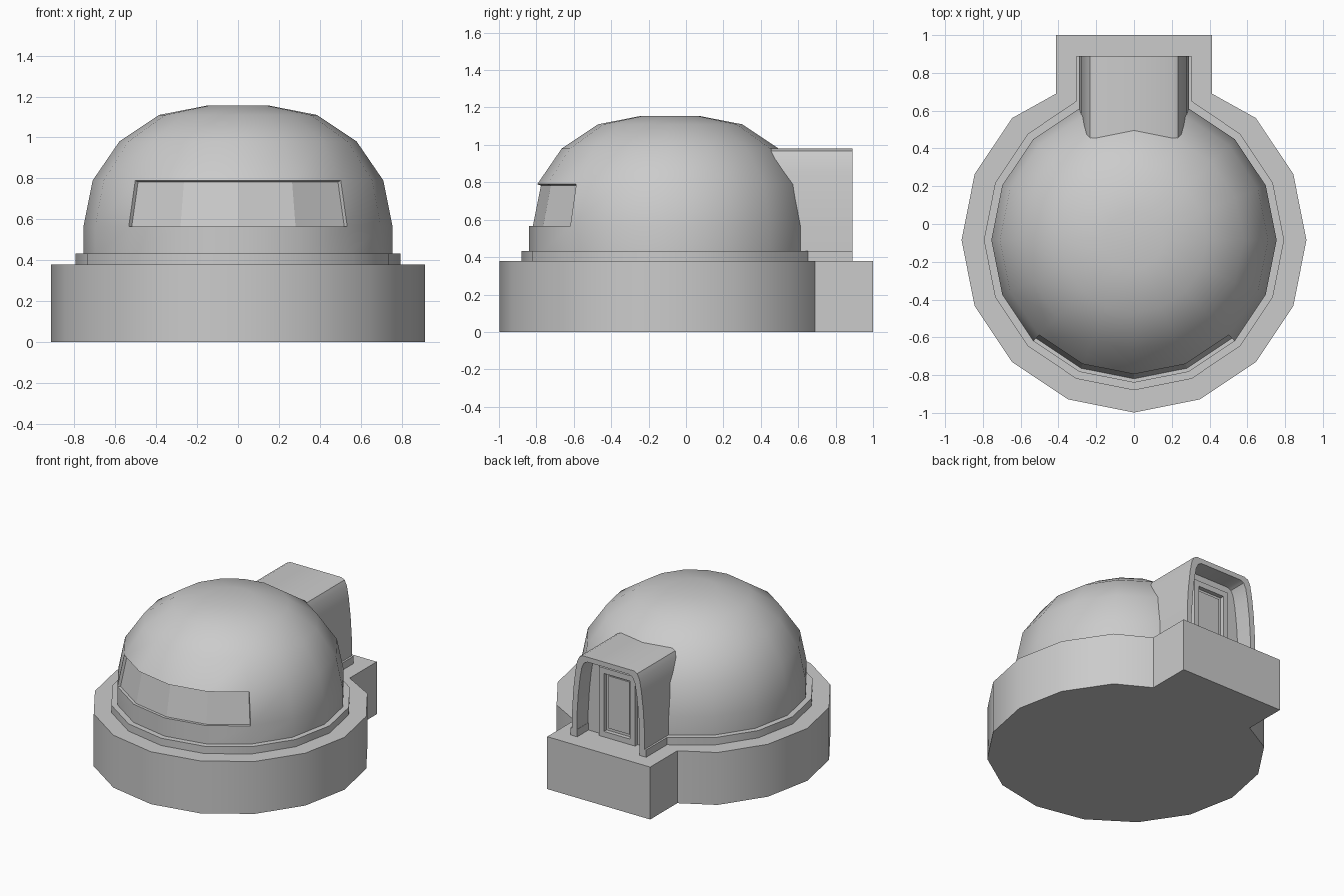
import bpy, bmesh
from math import sin, cos, pi, radians

if "Cube" in bpy.data.objects:
    bpy.data.objects.remove(bpy.data.objects["Cube"])

CY = -0.085   # dome centre in y
N = 16


def ring(r):
    return [(r * cos(2 * pi * i / N), CY + r * sin(2 * pi * i / N)) for i in range(N)]


def finish(name, bm, smooth=None):
    bmesh.ops.recalc_face_normals(bm, faces=bm.faces)
    me = bpy.data.meshes.new(name)
    bm.to_mesh(me)
    bm.free()
    ob = bpy.data.objects.new(name, me)
    bpy.context.collection.objects.link(ob)
    if smooth:
        bpy.ops.object.select_all(action='DESELECT')
        bpy.context.view_layer.objects.active = ob
        ob.select_set(True)
        bpy.ops.object.shade_smooth_by_angle(angle=radians(smooth))
    return ob


def strip(bm, a, b, closed=True):
    n = len(a)
    return [bm.faces.new((a[i], a[(i + 1) % n], b[(i + 1) % n], b[i]))
            for i in range(n if closed else n - 1)]


def prism(name, pts, z0, z1):
    bm = bmesh.new()
    lo = [bm.verts.new((x, y, z0)) for x, y in pts]
    hi = [bm.verts.new((x, y, z1)) for x, y in pts]
    bm.faces.new(lo[::-1])
    bm.faces.new(hi)
    strip(bm, lo, hi)
    return finish(name, bm, 30)


def footprint(r, half_w, tail):
    """Round outline, with the rear opened up and replaced by the tail points."""
    pts = ring(r)
    right = pts[12:] + pts[:3]
    side = right[1:] + tail
    return [right[0]] + side + [(-x, y) for x, y in reversed(side)]


def box(name, x0, x1, y0, y1, z0, z1):
    return prism(name, [(x0, y0), (x1, y0), (x1, y1), (x0, y1)], z0, z1)


# Foundation and stepped plinth, both with a rear extension
prism("foundation", footprint(0.913, 0.41, [(0.413, 0.69), (0.413, 1.0)]), 0, 0.38)
prism("plinth", footprint(0.795, 0.30, [(0.304, 0.652), (0.304, 0.89),
                                         (0.25, 0.89), (0.25, 0.76)]), 0.38, 0.433)

# Dome with the recessed window band across the four front facets
profile = [(0.755, 0.42), (0.755, 0.565), (0.71, 0.79), (0.58, 0.98), (0.385, 1.11), (0.155, 1.155)]
bm = bmesh.new()
rings = [[bm.verts.new((x, y, z)) for x, y in ring(r)] for r, z in profile]
bands = [strip(bm, a, b) for a, b in zip(rings, rings[1:])]
bm.faces.new(rings[0][::-1])
bm.faces.new(rings[-1])
bmesh.ops.recalc_face_normals(bm, faces=bm.faces)
panes = bands[1][10:14]
bmesh.ops.inset_region(bm, faces=panes, thickness=0.004, depth=-0.02, use_even_offset=True)
bm.faces.index_update()
pane_ids = [f.index for f in panes]
dome = finish("dome", bm, 30)
for i in pane_ids:
    dome.data.polygons[i].use_smooth = False

# Rear porch shell: outer arch, front rim, inner arch, back wall
outer = [(0.29, 0.38), (0.29, 0.56), (0.28, 0.72), (0.265, 0.85), (0.25, 0.93), (0.232, 0.967), (0.205, 0.98)]
inner = [(x - 0.038, z if z < 0.4 else z - 0.036) for x, z in outer]
bm = bmesh.new()
loops = []
for prof, y in ((outer, 0.35), (outer, 0.89), (inner, 0.89), (inner, 0.76)):
    pts = prof + [(-x, z) for x, z in reversed(prof)]
    loops.append([bm.verts.new((x, y, z)) for x, z in pts])
for a, b in zip(loops, loops[1:]):
    strip(bm, a, b, False)
bm.faces.new(loops[0])
bm.faces.new(loops[-1])
bm.faces.new([l[0] for l in loops] + [l[-1] for l in reversed(loops)])
finish("porch", bm, 35)

# Door panel and surrounding frame inside the porch
for name, x0, x1, z0, z1 in (("door_jamb_left", -0.145, -0.105, 0.38, 0.88),
                             ("door_jamb_right", 0.105, 0.145, 0.38, 0.88),
                             ("door_lintel", -0.105, 0.105, 0.84, 0.88),
                             ("door_sill", -0.105, 0.105, 0.38, 0.42)):
    box(name, x0, x1, 0.75, 0.79, z0, z1)
box("door_panel", -0.085, 0.085, 0.75, 0.768, 0.44, 0.82)
